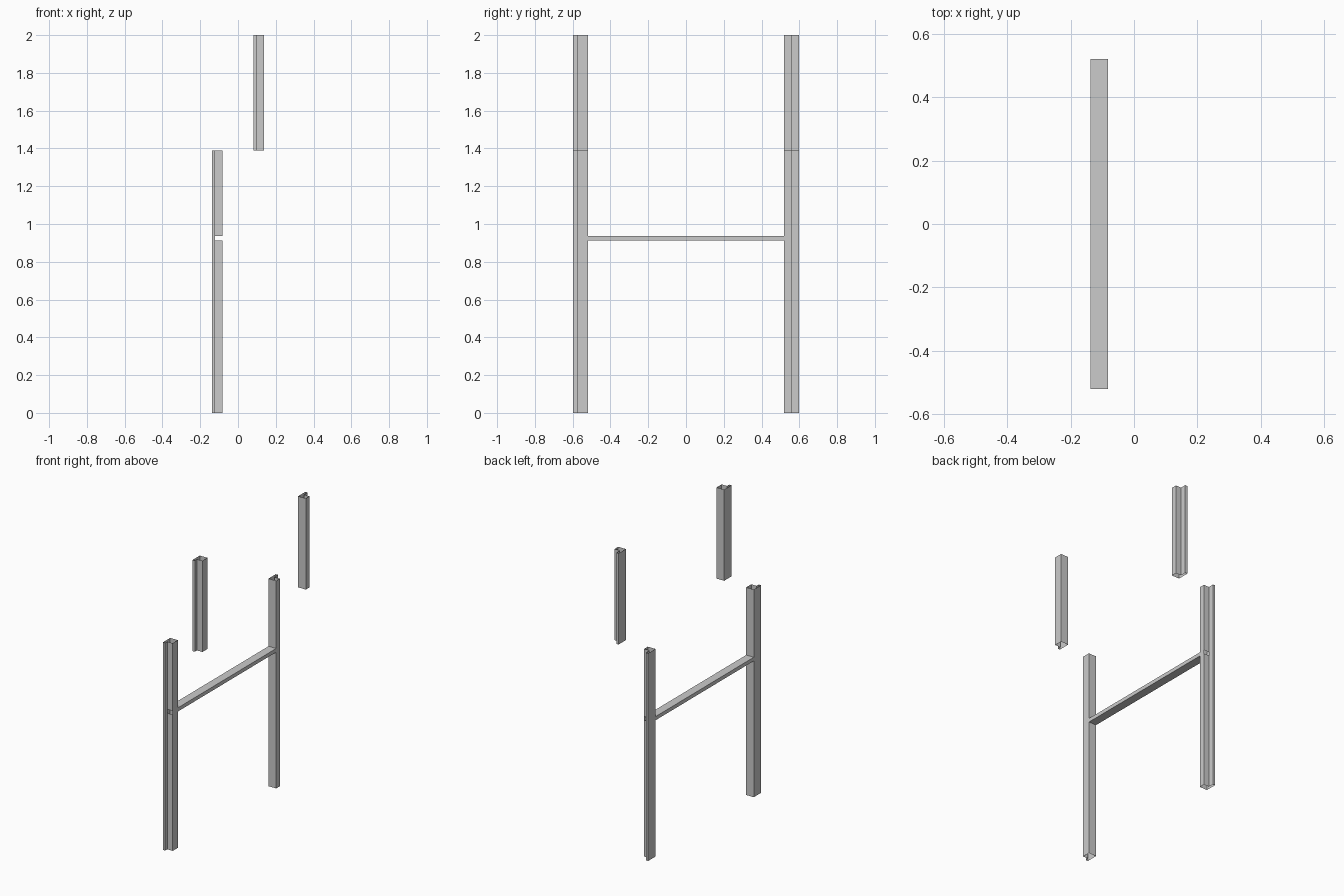
import bpy, bmesh

if "Cube" in bpy.data.objects:
    bpy.data.objects.remove(bpy.data.objects["Cube"])

W, WEB, OUT = 0.0565, 0.52, 0.597     # leg width in x, inner and outer y
LIP = 0.0165                          # depth of the thin leg in x
X_LOW, X_HIGH = -0.138, 0.0815        # left edges of lower and upper posts
Z_MID, BAR0, BAR1 = 1.39, 0.912, 0.937


def make(name, quads):
    bm = bmesh.new()
    for q in quads:
        bm.faces.new([bm.verts.new(p) for p in q])
    bmesh.ops.remove_doubles(bm, verts=bm.verts, dist=1e-5)
    bmesh.ops.recalc_face_normals(bm, faces=bm.faces)
    me = bpy.data.meshes.new(name)
    bm.to_mesh(me)
    bm.free()
    ob = bpy.data.objects.new(name, me)
    bpy.context.collection.objects.link(ob)


def wall(a, b, z0, z1):
    return [(*a, z0), (*b, z0), (*b, z1), (*a, z1)]


# open-ended angle-section post; walls crossed by the rail are left open there
def post(name, x, side, step, z0, z1, gap=None):
    pts = [(x, WEB), (x + W, WEB), (x + W, step), (x + LIP, step),
           (x + LIP, OUT), (x, OUT)]
    pts = [(px, side * py) for px, py in pts]
    quads = []
    for i, a in enumerate(pts):
        b = pts[(i + 1) % 6]
        spans = [(z0, z1)]
        if gap and i in (0, 2):
            spans = [(z0, gap[0]), (gap[1], z1)]
        quads += [wall(a, b, *s) for s in spans]
    make(name, quads)


for side, label, step in ((-1, "front", 0.574), (1, "back", 0.558)):
    post(label + "_lower_post", X_LOW, side, step, 0, Z_MID, (BAR0, BAR1))
    post(label + "_upper_post", X_HIGH, side, step, Z_MID, 2)

# hollow cross rail between the lower posts
sec = [(X_LOW, BAR0), (X_LOW + W, BAR0), (X_LOW + W, BAR1), (X_LOW, BAR1)]
make("cross_rail", [[(x0, -WEB, h0), (x1, -WEB, h1), (x1, WEB, h1), (x0, WEB, h0)]
                    for (x0, h0), (x1, h1) in zip(sec, sec[1:] + sec[:1])]
     )
